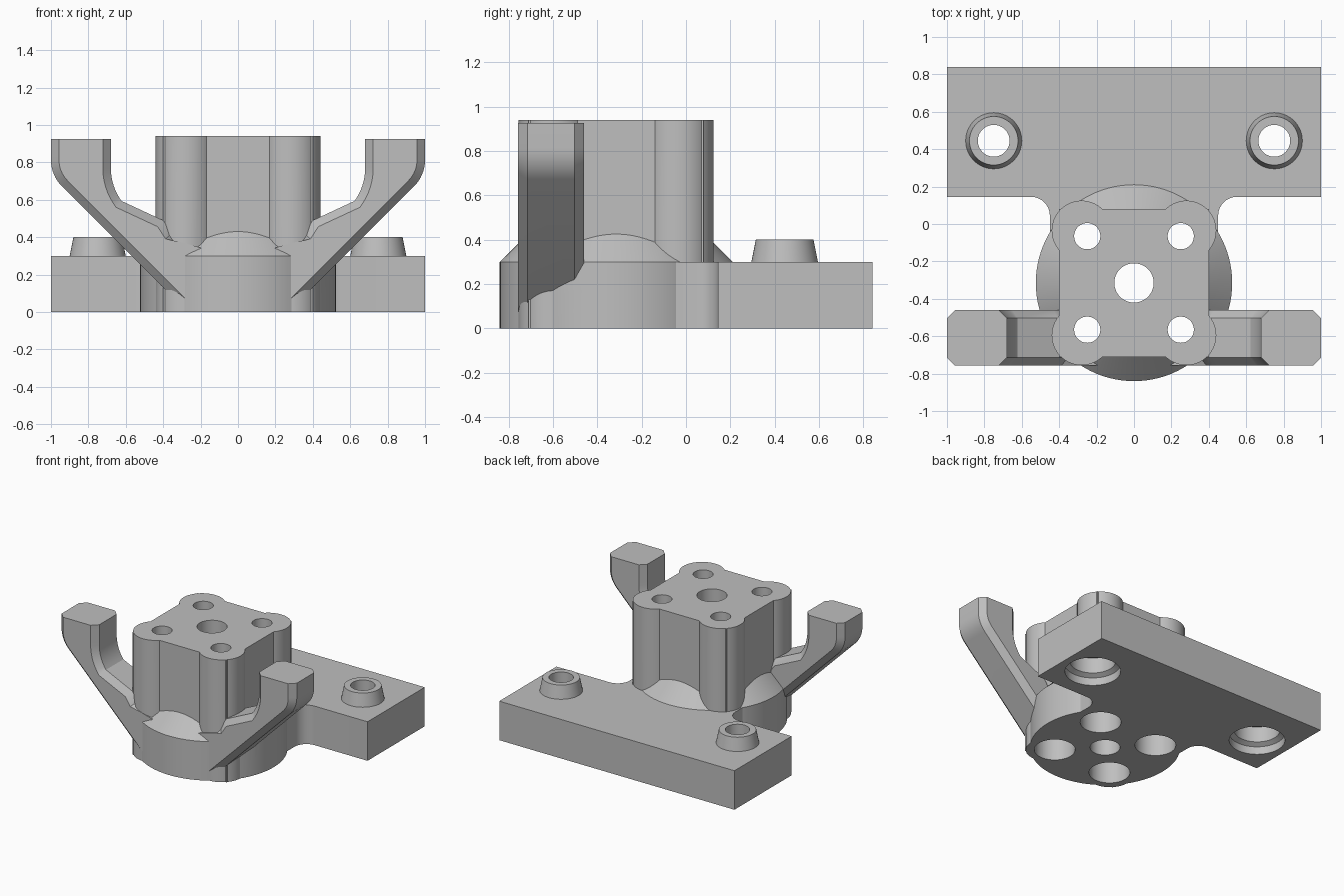
import bpy, bmesh, math
from math import sin, cos, pi

cube = bpy.data.objects.get("Cube")
if cube:
    bpy.data.objects.remove(cube, do_unlink=True)

grey = bpy.data.materials.new("plain_grey")
grey.use_nodes = True
grey.diffuse_color = (0.52, 0.52, 0.52, 1)
grey.node_tree.nodes["Principled BSDF"].inputs["Base Color"].default_value = (0.52, 0.52, 0.52, 1)

HUB_Y = -0.315


def finish(name, bm):
    bmesh.ops.recalc_face_normals(bm, faces=bm.faces)
    mesh = bpy.data.meshes.new(name)
    bm.to_mesh(mesh)
    bm.free()
    mesh.materials.append(grey)
    obj = bpy.data.objects.new(name, mesh)
    bpy.context.collection.objects.link(obj)
    return obj


def prism(points, offset):
    """Extrude a closed 3D outline by an offset vector."""
    bm = bmesh.new()
    face = bm.faces.new([bm.verts.new(p) for p in points])
    new = bmesh.ops.extrude_face_region(bm, geom=[face])["geom"]
    bmesh.ops.translate(bm, vec=offset, verts=[v for v in new if isinstance(v, bmesh.types.BMVert)])
    return bm


def box(name, x, y0, y1, z1):
    pts = [(-x, y0, 0), (x, y0, 0), (x, y1, 0), (-x, y1, 0)]
    return finish(name, prism(pts, (0, 0, z1)))


def turned(name, x, y, profile, segments=64):
    """Closed solid of rings, from (radius, height) pairs."""
    bm = bmesh.new()
    rings = [[bm.verts.new((x + r * cos(2 * pi * i / segments), y + r * sin(2 * pi * i / segments), z))
              for i in range(segments)] for r, z in profile]
    for low, high in zip(rings, rings[1:]):
        for i in range(segments):
            j = (i + 1) % segments
            bm.faces.new((low[i], low[j], high[j], high[i]))
    bm.faces.new(rings[0])
    bm.faces.new(rings[-1])
    return finish(name, bm)


def arc(cx, cy, r, a0, a1, n=8):
    angles = [math.radians(a0 + (a1 - a0) * i / n) for i in range(n + 1)]
    return [(cx + r * cos(a), cy + r * sin(a)) for a in angles]


def arm(name, side):
    # side profile: outer edge up, flat tip, inner edge down to the hub
    outer = arc(0.80, 0.813, 0.20, -45, 0)
    inner = arc(0.38, 0.77, 0.30, 0, -36)
    outline = [(0.27, 0.0)] + outer + [(1.0, 0.925), (0.68, 0.925)] + inner
    outline += [(0.40, 0.49), (0.355, 0.42), (0.29, 0.37), (0.17, 0.335), (0.17, 0.0)]
    bm = prism([(side * x, -0.757, z) for x, z in outline], (0, 0.297, 0))
    # chamfer the long edges, leaving the tip and root square
    rim = []
    for e in bm.edges:
        a, b = e.verts
        level = abs(a.co.z - b.co.z) < 0.001
        if abs(a.co.y - b.co.y) < 0.001 and not level and abs(a.co.x + b.co.x) > 0.5:
            rim.append(e)
    bmesh.ops.bevel(bm, geom=rim, offset=0.043, segments=1, affect='EDGES', clamp_overlap=False)
    return finish(name, bm)


def combine(target, other, operation):
    mod = target.modifiers.new(operation.lower(), 'BOOLEAN')
    mod.operation = operation
    mod.solver = 'EXACT'
    mod.object = other
    bpy.ops.object.select_all(action='DESELECT')
    bpy.context.view_layer.objects.active = target
    target.select_set(True)
    bpy.ops.object.modifier_apply(modifier=mod.name)
    bpy.data.objects.remove(other, do_unlink=True)


# Base plate, and the neck with filleted shoulders
body = box("mount_body", 1.0, 0.145, 0.84, 0.3)
shoulder = arc(0.55, 0.045, 0.10, 180, 90)
right = [(0.45, HUB_Y)] + shoulder + [(0.55, 0.3)]
neck_outline = right + [(-x, y) for x, y in reversed(right)]
solids = [finish("neck", prism([(x, y, 0) for x, y in neck_outline], (0, 0, 0.3)))]

# Round hub with a conical shoulder
solids.append(turned("hub", 0, HUB_Y, [(0.525, 0), (0.525, 0.3), (0.225, 0.6)], 96))

# Square column with round corner lobes
solids.append(box("column", 0.4, HUB_Y - 0.395, HUB_Y + 0.395, 0.94))
for sx in (-1, 1):
    for sy in (-1, 1):
        solids.append(turned("column_lobe", sx * 0.28, HUB_Y + sy * 0.28, [(0.16, 0), (0.16, 0.94)]))

# Arms and tapered bosses
for name, side in (("right", -1), ("left", 1)):
    solids.append(arm(name + "_arm", side))
    solids.append(turned(name + "_boss", side * 0.75, 0.445, [(0.15, 0.25), (0.15, 0.3), (0.13, 0.4)]))

for solid in solids:
    combine(body, solid, 'UNION')

# Centre bore, counterbored screw holes and stepped plate holes
cutters = [turned("centre_bore", 0, HUB_Y, [(0.105, -0.1), (0.105, 1.1)])]
for sx in (-1, 1):
    for sy in (-1, 1):
        cutters.append(turned("screw_hole", sx * 0.25, HUB_Y + sy * 0.25,
                              [(0.143, -0.1), (0.143, 0.6), (0.07, 0.6), (0.07, 1.1)]))
    cutters.append(turned("plate_hole", sx * 0.75, 0.445,
                          [(0.195, -0.1), (0.195, 0.06), (0.16, 0.08), (0.16, 0.2),
                           (0.085, 0.2), (0.085, 0.6)]))
for cutter in cutters:
    cutter.hide_render = True
    combine(body, cutter, 'DIFFERENCE')

bpy.ops.object.select_all(action='DESELECT')
body.select_set(True)
bpy.context.view_layer.objects.active = body
bpy.ops.object.shade_smooth_by_angle(angle=math.radians(25))
